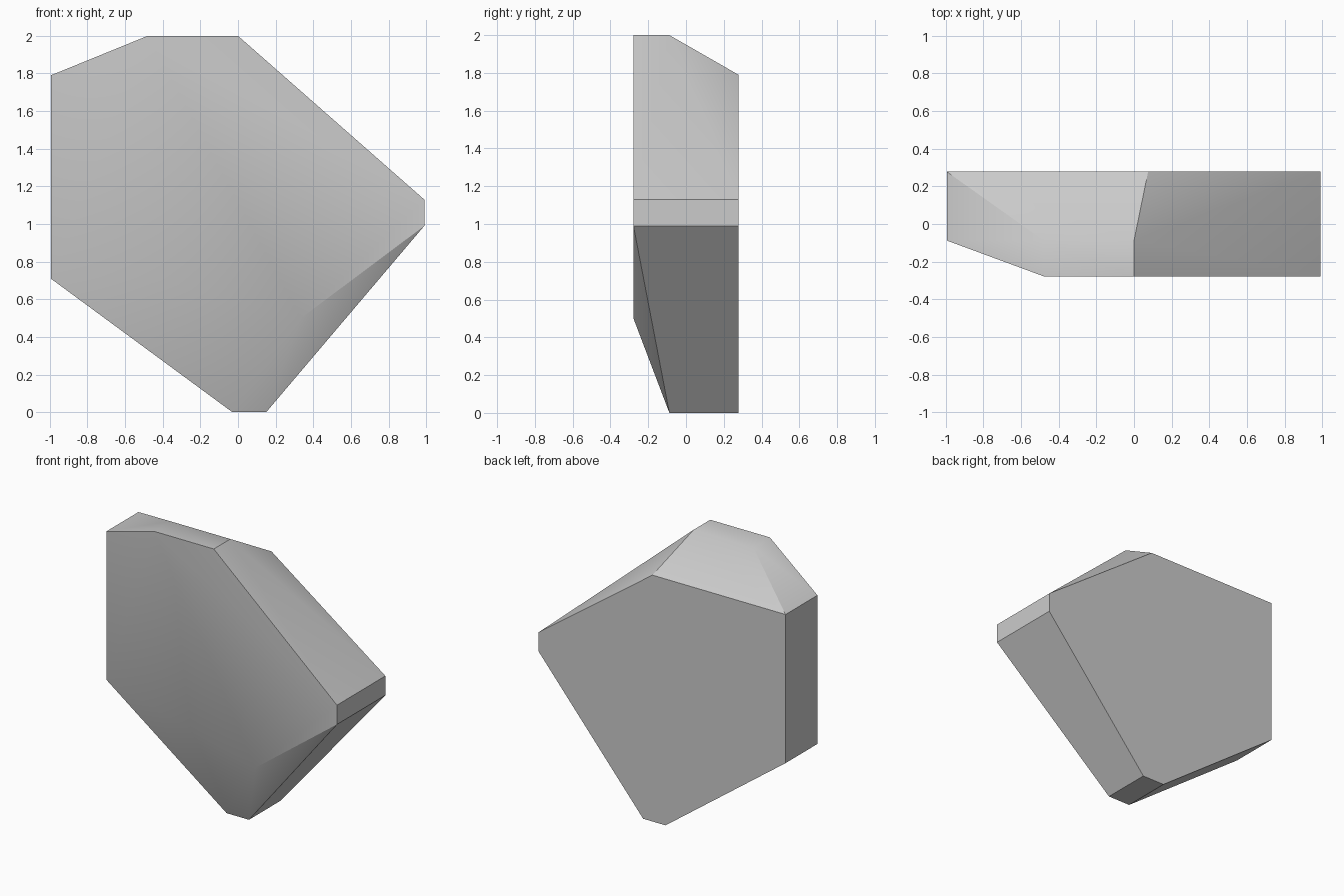
import bpy
import bmesh
import math

default_cube = bpy.data.objects.get("Cube")
if default_cube:
    bpy.data.objects.remove(default_cube, do_unlink=True)


def make_material(name, colour):
    material = bpy.data.materials.new(name)
    material.use_nodes = True
    material.diffuse_color = colour
    material.node_tree.nodes["Principled BSDF"].inputs["Base Color"].default_value = colour
    return material


# Shared levels of the stone: depth, shoulders and the chipped foot
half_depth, chip_depth = 0.278, -0.088
top, shoulder, hip = 2.0, 1.79, 0.71
left_end, right_end = -0.995, 0.99
foot = [(-0.03, 0), (0.15, 0)]
left_side = [(left_end, hip), (left_end, shoulder)]
crown = [(-0.48, top), (0, top)]
right_tip = [(right_end, 1.13), (right_end, 0.99)]

# Outline (x, z) of the stone at each depth
front_outline = crown + right_tip + [(0.335, 0.5), (-0.48, 0.72)]
chip_outline = crown + left_side + foot
back_outline = left_side + [(0.075, shoulder)] + right_tip + foot
sections = [
    (-half_depth, front_outline),
    (chip_depth, chip_outline),
    (half_depth, back_outline),
]

# Stone: wrap the outlines in one faceted shell
bm = bmesh.new()
for y, outline in sections:
    for x, z in outline:
        bm.verts.new((x, y, z))
bmesh.ops.convex_hull(bm, input=bm.verts)
bmesh.ops.dissolve_limit(
    bm, angle_limit=math.radians(1), verts=bm.verts, edges=bm.edges
)
bmesh.ops.recalc_face_normals(bm, faces=bm.faces)
mesh = bpy.data.meshes.new("stone")
bm.to_mesh(mesh)
bm.free()
mesh.materials.append(make_material("stone grey", (0.6, 0.6, 0.6, 1)))

stone = bpy.data.objects.new("stone", mesh)
bpy.context.collection.objects.link(stone)

# Soften the shallow facets, keep the corners crisp
bpy.context.view_layer.objects.active = stone
stone.select_set(True)
bpy.ops.object.shade_smooth_by_angle(angle=math.radians(30))
